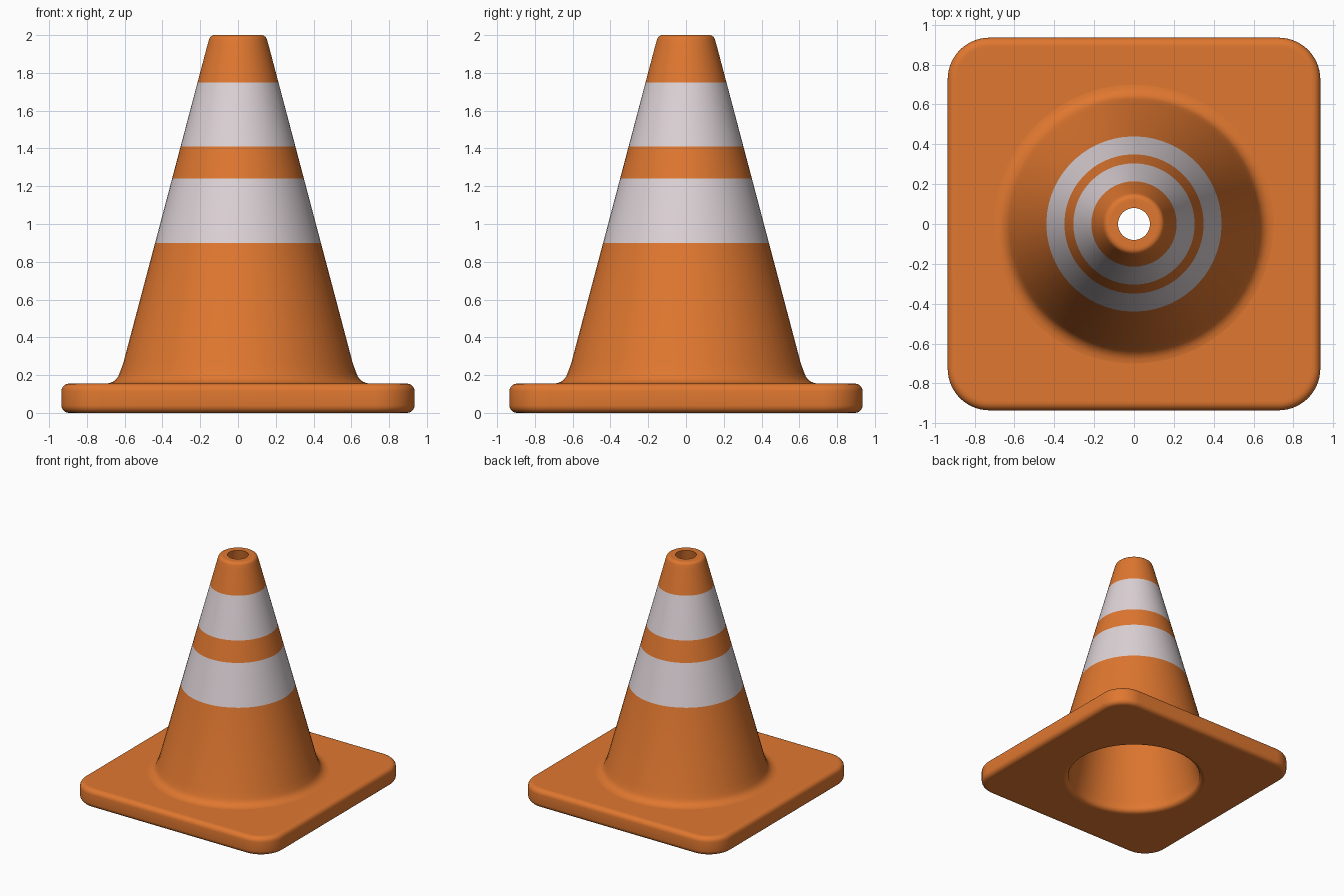
import bpy
import bmesh
from math import sin, cos, radians, pi

if "Cube" in bpy.data.objects:
    bpy.data.objects.remove(bpy.data.objects["Cube"], do_unlink=True)

SEG = 64          # points around every loop
HALF = 0.935      # half width of the base
CORNER = 0.21     # corner radius of the base
BASE_TOP = 0.155
EDGE = 0.04       # rounding of the base edges


def make_material(name, colour):
    mat = bpy.data.materials.new(name)
    mat.use_nodes = True
    mat.diffuse_color = (*colour, 1)
    bsdf = mat.node_tree.nodes["Principled BSDF"]
    bsdf.inputs["Base Color"].default_value = (*colour, 1)
    bsdf.inputs["Roughness"].default_value = 0.6
    return mat


orange = make_material("orange_plastic", (0.74, 0.185, 0.029))
white = make_material("white_stripe", (0.72, 0.645, 0.675))


def circle(r, z):
    angles = [(i + 0.5) * 2 * pi / SEG for i in range(SEG)]
    return [(r * cos(a), r * sin(a), z) for a in angles]


def rounded_square(inset, z):
    """Square loop with arc corners, moved inwards by inset."""
    per = SEG // 4
    r, c = CORNER - inset, HALF - CORNER
    loop = []
    for q in range(4):
        mid = pi / 4 + q * pi / 2
        cx, cy = c * 2 ** 0.5 * cos(mid), c * 2 ** 0.5 * sin(mid)
        for k in range(per):
            a = q * pi / 2 + k / (per - 1) * pi / 2
            loop.append((cx + r * cos(a), cy + r * sin(a), z))
    return loop


def arc(cr, cz, rad, start, end, steps=5):
    """Profile points (radius, height) along an arc, in degrees."""
    angles = [radians(start + (end - start) * i / steps) for i in range(steps + 1)]
    return [(cr + rad * cos(a), cz + rad * sin(a)) for a in angles]


def skin(name, loops, materials, stripe_rings=()):
    """Joins successive loops with quads."""
    bm = bmesh.new()
    rings = [[bm.verts.new(p) for p in loop] for loop in loops]
    for n, (a, b) in enumerate(zip(rings, rings[1:])):
        for i in range(SEG):
            j = (i + 1) % SEG
            face = bm.faces.new((a[i], a[j], b[j], b[i]))
            face.material_index = 1 if n in stripe_rings else 0
    mesh = bpy.data.meshes.new(name)
    bm.to_mesh(mesh)
    bm.free()
    for mat in materials:
        mesh.materials.append(mat)
    obj = bpy.data.objects.new(name, mesh)
    bpy.context.collection.objects.link(obj)
    bpy.ops.object.select_all(action="DESELECT")
    obj.select_set(True)
    bpy.context.view_layer.objects.active = obj
    bpy.ops.object.shade_smooth_by_angle(angle=radians(35))
    return obj


# Base plate: underside, rounded rim, flat top
rim = arc(-EDGE, EDGE, EDGE, -90, 0) + arc(-EDGE, BASE_TOP - EDGE, EDGE, 0, 90)
base = [circle(0.57, 0), circle(0.59, 0), rounded_square(EDGE + 0.01, 0)]
base += [rounded_square(-r, z) for r, z in rim]
base += [rounded_square(EDGE + 0.01, BASE_TOP), circle(0.72, BASE_TOP), circle(0.70, BASE_TOP)]
skin("base_plate", base, [orange])


# Cone shell: foot fillet, striped outer wall, rounded lip, hollow inside
def wall(z):
    return 0.678 - 0.265 * z


stripes = [(0.90, 1.24), (1.41, 1.75)]
profile = arc(0.70, BASE_TOP + 0.075, 0.075, 270, 195)
profile += [(wall(z), z) for z in (0.26, 0.90, 1.24, 1.41, 1.75, 1.95)]
profile += arc(0.124, 1.97, 0.03, 15, 90)
profile += [(0.115, 2.0), (0.08, 2.0), (0.083, 1.98), (0.52, 0.09)]
profile += arc(0.57, 0.04, 0.04, 165, 270)[:-1] + [(0.57, 0)]
striped = [n for n, (a, b) in enumerate(zip(profile, profile[1:])) if (a[1], b[1]) in stripes]
skin("cone_shell", [circle(r, z) for r, z in profile], [orange, white], striped)
